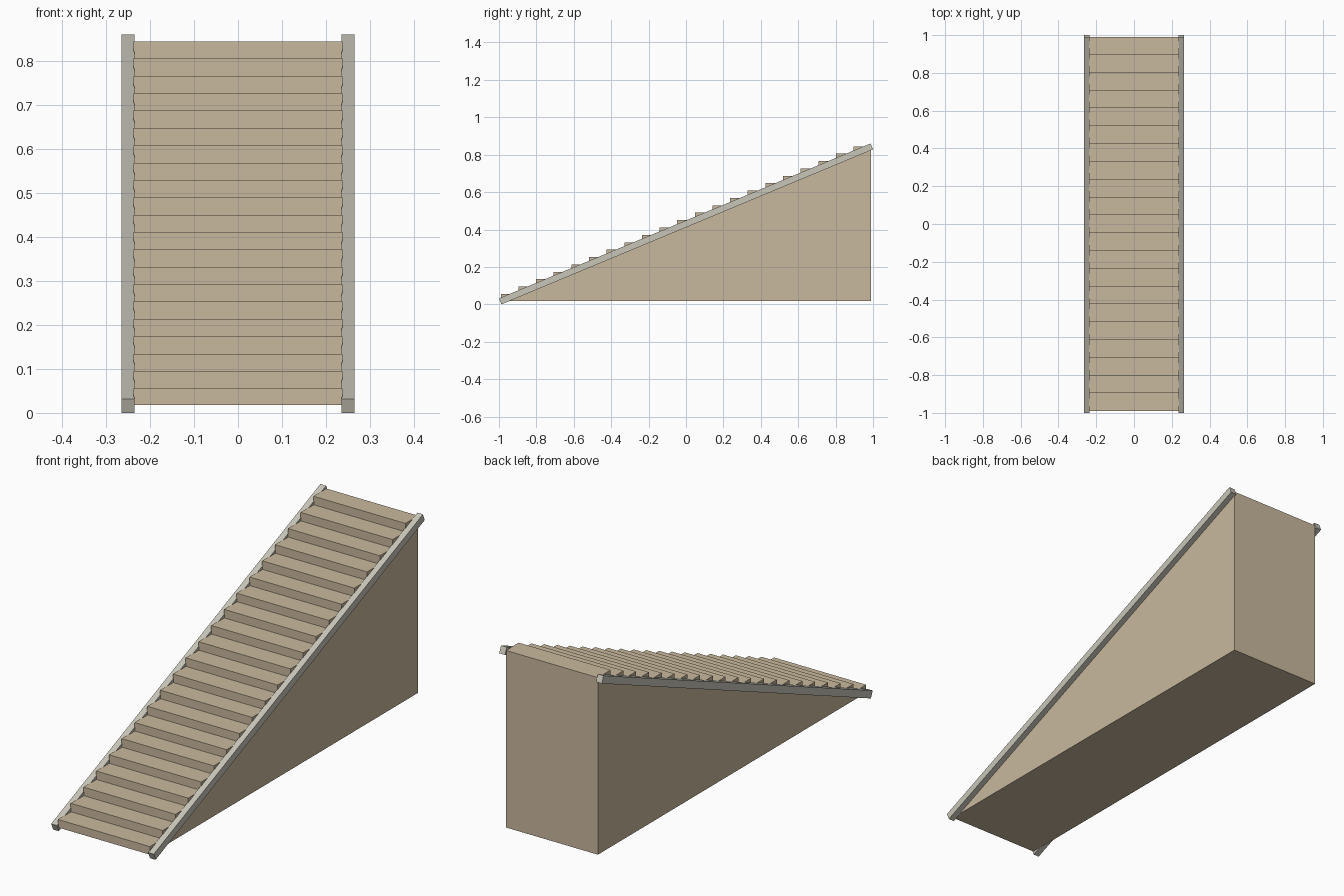
import bpy, bmesh, math

if "Cube" in bpy.data.objects:
    bpy.data.objects.remove(bpy.data.objects["Cube"])

STEPS = 21
Y0, Y1 = -0.99, 0.99            # run of the flight
Z_BASE, Z_FIRST, Z_TOP = 0.018, 0.0555, 0.845
HALF_W = 0.238


def linear(r, g, b):
    f = lambda c: c / 12.92 if c <= 0.04045 else ((c + 0.055) / 1.055) ** 2.4
    return (f(r / 255), f(g / 255), f(b / 255), 1)


def material(name, rgb):
    m = bpy.data.materials.new(name)
    m.diffuse_color = linear(*rgb)
    m.use_nodes = True
    m.node_tree.nodes["Principled BSDF"].inputs["Base Color"].default_value = m.diffuse_color
    return m


def extrude_x(name, profile, x0, x1, mat):
    """Solid made from a (y, z) profile swept from x0 to x1."""
    bm = bmesh.new()
    face = bm.faces.new([bm.verts.new((x0, y, z)) for y, z in profile])
    ext = bmesh.ops.extrude_face_region(bm, geom=[face])
    moved = [v for v in ext["geom"] if isinstance(v, bmesh.types.BMVert)]
    bmesh.ops.translate(bm, verts=moved, vec=(x1 - x0, 0, 0))
    bmesh.ops.recalc_face_normals(bm, faces=bm.faces)
    mesh = bpy.data.meshes.new(name)
    bm.to_mesh(mesh)
    bm.free()
    mesh.materials.append(mat)
    obj = bpy.data.objects.new(name, mesh)
    bpy.context.collection.objects.link(obj)
    return obj


wood = material("tan wood", (201, 185, 157))
grey = material("warm grey trim", (201, 197, 185))

# Solid flight: stepped top, flat underside and back
run = (Y1 - Y0) / STEPS
rise = (Z_TOP - Z_FIRST) / (STEPS - 1)
profile = [(Y1, Z_BASE), (Y0, Z_BASE)]
for i in range(STEPS):
    z = Z_FIRST + i * rise
    profile += [(Y0 + i * run, z), (Y0 + (i + 1) * run, z)]
extrude_x("stair_flight", profile, -HALF_W, HALF_W, wood)

# Sloping side trims with square-cut ends
thick = 0.0345
a = math.atan2(rise, run)
ty, tz = thick * math.sin(a), thick * math.cos(a)
stringer = [(-1 + ty, 0), (1, 0.86 - tz), (1 - ty, 0.86), (-1, tz)]
for side, s in (("left", -1), ("right", 1)):
    extrude_x(side + "_stringer", stringer, s * 0.2355, s * 0.265, grey)
